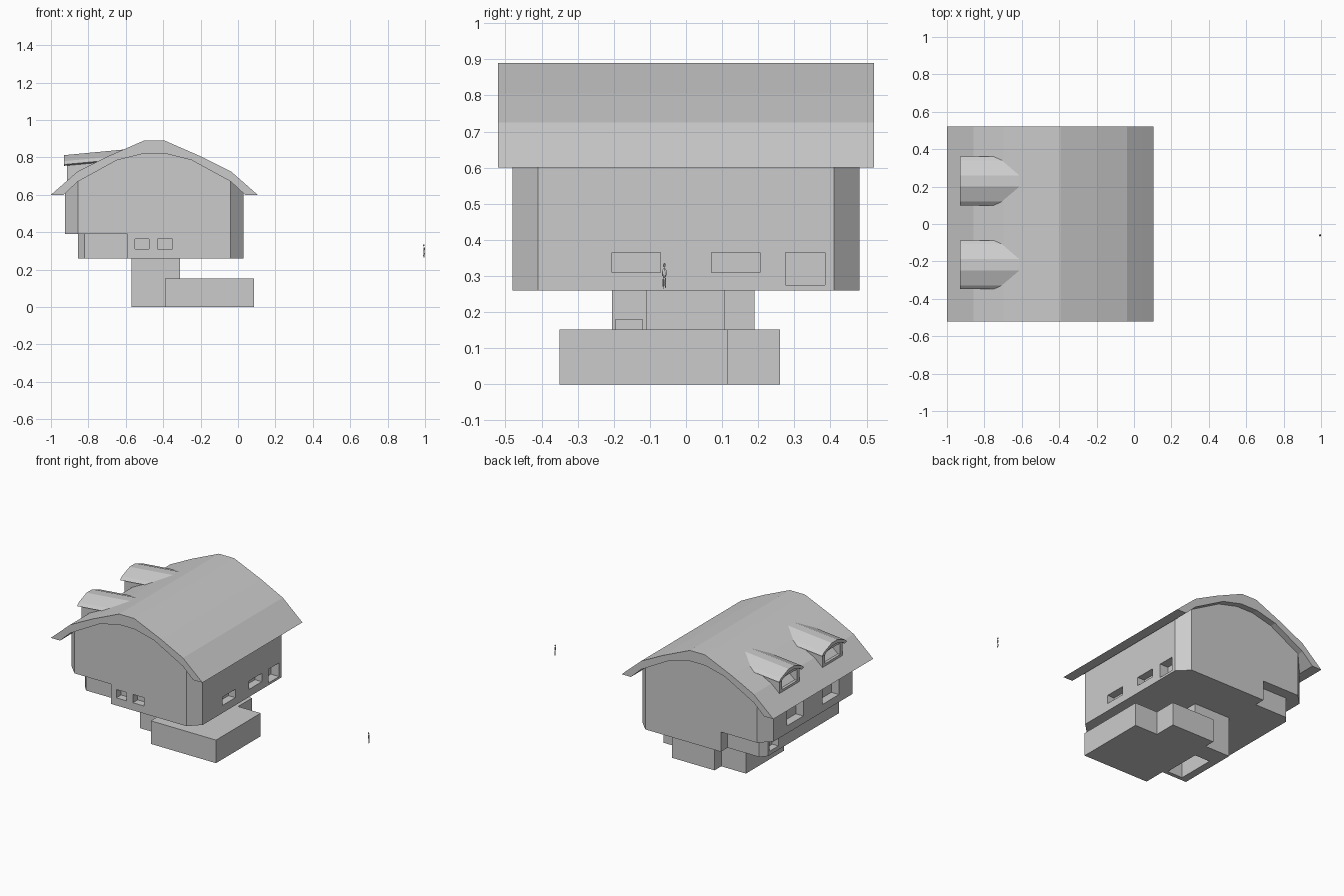
import bpy, bmesh
from mathutils import Vector

if "Cube" in bpy.data.objects:
    bpy.data.objects.remove(bpy.data.objects["Cube"])


def finish(name, bm):
    bmesh.ops.recalc_face_normals(bm, faces=bm.faces)
    me = bpy.data.meshes.new(name)
    bm.to_mesh(me)
    bm.free()
    ob = bpy.data.objects.new(name, me)
    bpy.context.collection.objects.link(ob)
    return ob


def prism(name, pts, offset):
    """Extrude a closed polygon of 3D points along an offset."""
    bm = bmesh.new()
    face = bm.faces.new([bm.verts.new(p) for p in pts])
    ext = bmesh.ops.extrude_face_region(bm, geom=[face])
    verts = [v for v in ext["geom"] if isinstance(v, bmesh.types.BMVert)]
    bmesh.ops.translate(bm, vec=Vector(offset), verts=verts)
    return finish(name, bm)


def plan(name, pts, z0, z1):
    return prism(name, [(x, y, z0) for x, y in pts], (0, 0, z1 - z0))


def boxes(name, specs):
    """One mesh of boxes given as (x0, x1, y0, y1, z0, z1)."""
    bm = bmesh.new()
    for x0, x1, y0, y1, z0, z1 in specs:
        vs = bmesh.ops.create_cube(bm, size=1)["verts"]
        bmesh.ops.scale(bm, vec=(x1 - x0, y1 - y0, z1 - z0), verts=vs)
        bmesh.ops.translate(bm, vec=((x0 + x1) / 2, (y0 + y1) / 2, (z0 + z1) / 2), verts=vs)
    return finish(name, bm)


def boolean(ob, tool, op="DIFFERENCE"):
    m = ob.modifiers.new("cut", "BOOLEAN")
    m.operation, m.object, m.solver = op, tool, "EXACT"
    tool.hide_render = True
    tool.hide_viewport = True


CX = -0.4475                      # ridge centre line


def mirrored(half):
    """Half profile (distance from ridge, z), top to eave -> full profile left to right."""
    return [(CX - d, z) for d, z in reversed(half)] + [(CX + d, z) for d, z in half]


# Curved gable roof
outer = mirrored([(.055, .89), (.25, .805), (.41, .725), (.49, .655), (.5525, .6)])
inner = mirrored([(.06, .82), (.20, .785), (.41, .67), (.485, .6)])
prism("roof", [(x, -.52, z) for x, z in outer + inner[::-1]], (0, 1.04, 0))

# Upper walls with chamfered corners, trimmed to sit inside the roof
upper = plan("upper_walls", [(-.855, -.48), (-.04, -.48), (.03, -.41), (.03, .41),
                             (-.04, .48), (-.855, .48), (-.925, .41), (-.925, -.41)], .39, .95)
trim = [(x, z + .02) for x, z in inner]
trim = [(-1.05, .2), (-1.05, .55)] + trim + [(.15, .55), (.15, .2)]
boolean(upper, prism("gable_trim", [(x, -.6, z) for x, z in trim], (0, 1.2, 0)), "INTERSECT")
boolean(upper, boxes("left_window_cutter", [(-1, -.87, -.27, -.10, .44, .54),
                                            (-1, -.87, .10, .27, .44, .54)]))

# Lower walls, set back at the left end
lower_half = [(-.855, -.37), (-.82, -.41), (-.59, -.41), (-.59, -.48), (-.04, -.48), (.03, -.41)]
lower = plan("lower_walls", lower_half + [(x, -y) for x, y in lower_half[::-1]], .26, .39)
boolean(lower, boxes("lower_window_cutter", [
    (-.02, .1, -.205, -.07, .31, .365), (-.02, .1, .07, .205, .31, .365),
    (-.03, .1, .275, .385, .275, .365),
    (-.55, -.475, -.6, -.43, .31, .365), (-.43, -.35, -.6, -.43, .31, .365),
    (-.95, -.81, .26, .35, .285, .36)]))

# Stem under the house and low annex
core = plan("core", [(-.57, -.205), (-.31, -.205), (-.31, -.11), (-.39, -.11), (-.39, .105),
                     (-.31, .105), (-.31, .19), (-.57, .19)], 0, .26)
boolean(core, boxes("core_cutter", [(-.52, -.41, -.18, .07, -.1, .11),
                                    (-.34, -.2, -.195, -.12, .152, .18)]))
plan("annex", [(-.39, -.35), (.085, -.35), (.085, .115), (-.08, .115), (-.08, .26), (-.39, .26)], 0, .152)

# Two arched dormers on the left slope
arch = [(-.13, .762), (-.11, .78), (-.03, .812), (.03, .812), (.11, .78), (.13, .762)]
under = [(-.105, .755), (-.09, .77), (-.03, .79), (.03, .79), (.09, .77), (.105, .755)]
for i, cy in enumerate((-.218, .23)):
    hood = [(-.93, cy + y, z) for y, z in arch + under[::-1]]
    prism(f"dormer_hood_{i}", hood, (.35, 0, .033))
    face = [(-.915, cy - .105, .64)] + [(-.915, cy + y, z + .006) for y, z in under] + [(-.915, cy + .105, .64)]
    body = prism(f"dormer_body_{i}", face, (.33, 0, .02))
    boolean(body, boxes(f"dormer_cutter_{i}", [(-1, -.84, cy - .08, cy + .08, .69, .765)]))

# Tiny standing figure for scale
bm = bmesh.new()
for x, y, z, sx, sy, sz in [(.993, -.063, .281, .006, .005, .032), (.996, -.057, .281, .006, .005, .032),
                            (.995, -.06, .309, .009, .015, .028), (.994, -.06, .330, .009, .009, .013)]:
    vs = bmesh.ops.create_icosphere(bm, subdivisions=1, radius=.5)["verts"]
    bmesh.ops.scale(bm, vec=(sx, sy, sz * 1.05), verts=vs)
    bmesh.ops.translate(bm, vec=(x, y, z), verts=vs)
finish("standing_figure", bm)
